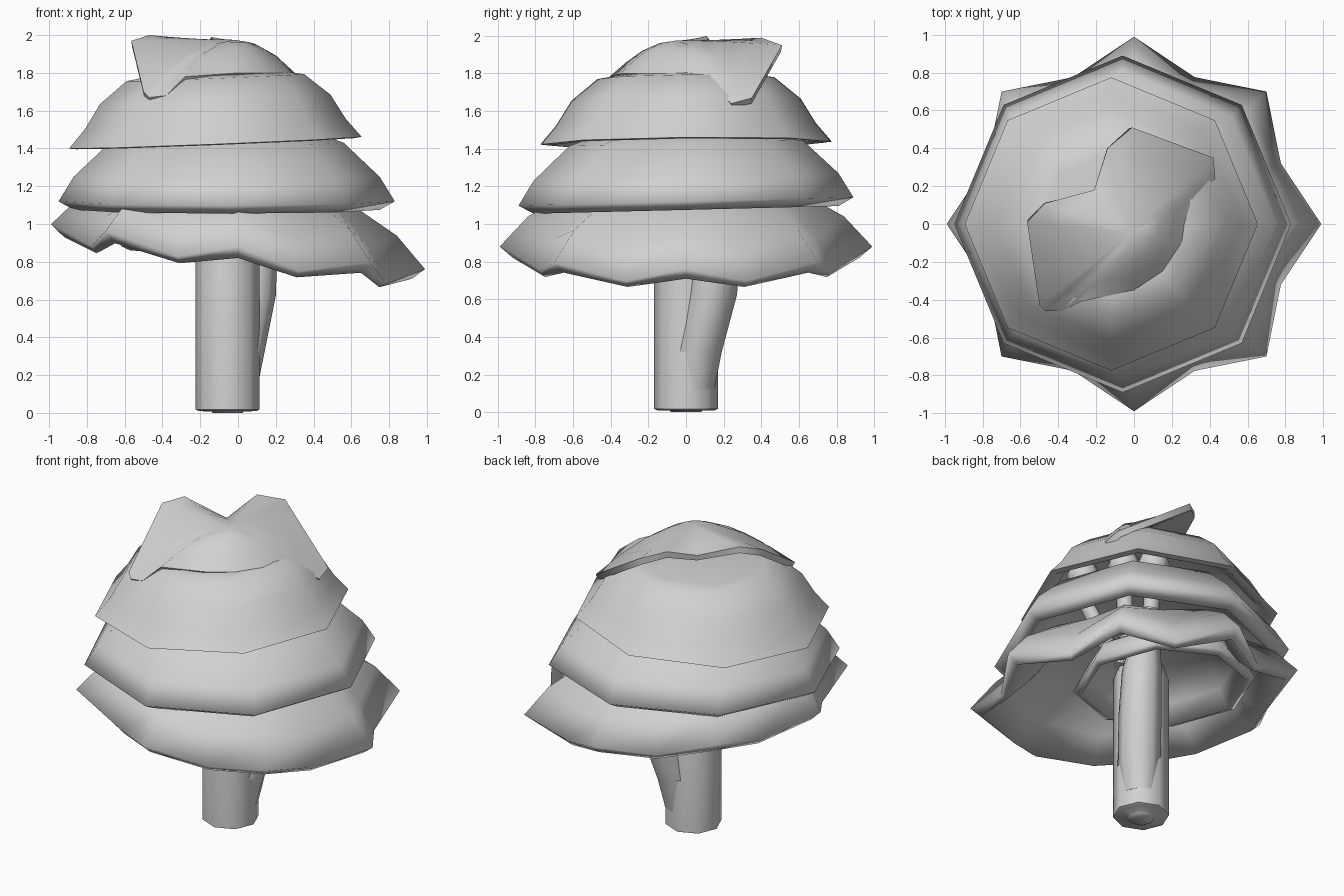
import bpy, math
from mathutils import Vector

if "Cube" in bpy.data.objects:
    bpy.data.objects.remove(bpy.data.objects["Cube"])

grey = bpy.data.materials.new("plain grey")
grey.diffuse_color = (0.64, 0.64, 0.64, 1)
grey.use_nodes = True
grey.node_tree.nodes["Principled BSDF"].inputs["Base Color"].default_value = grey.diffuse_color


def make(name, verts, faces, thickness=0.0, angle=60):
    me = bpy.data.meshes.new(name)
    me.from_pydata(verts, [], faces)
    me.materials.append(grey)
    ob = bpy.data.objects.new(name, me)
    bpy.context.collection.objects.link(ob)
    bpy.ops.object.select_all(action='DESELECT')
    ob.select_set(True)
    bpy.context.view_layer.objects.active = ob
    if thickness:
        m = ob.modifiers.new("shell", 'SOLIDIFY')
        m.thickness = thickness
        m.offset = -1
        bpy.ops.object.modifier_apply(modifier=m.name)
    bpy.ops.object.shade_smooth_by_angle(angle=math.radians(angle))
    return ob


def loft(rings, top=None, bottom=None):
    """Skin equal-length rings upwards, with optional end points."""
    n = len(rings[0])
    verts = [v for r in rings for v in r]
    faces = [(i * n + j, i * n + (j + 1) % n, (i + 1) * n + (j + 1) % n, (i + 1) * n + j)
             for i in range(len(rings) - 1) for j in range(n)]
    if top is not None:
        verts.append(top)
        k = (len(rings) - 1) * n
        faces += [(k + j, k + (j + 1) % n, len(verts) - 1) for j in range(n)]
    if bottom is not None:
        verts.append(bottom)
        faces += [((j + 1) % n, j, len(verts) - 1) for j in range(n)]
    return verts, faces


def dome(name, centre, profile, inner_top, apex, tilt, n=8, valley=None, angle=110):
    """Hollow leaf shell: (radius, z) rings from the inside, round the lip, to the outer top.
    valley gives the rings for odd points."""
    cx, cy = centre
    rings = []
    for i, peak in enumerate(profile):
        ring = []
        for j in range(n):
            r, z = valley[i] if valley and j % 2 else peak
            a = 2 * math.pi * j / n
            x, y = r * math.cos(a), r * math.sin(a)
            ring.append((cx + x, cy + y, z + tilt[0] * x + tilt[1] * y))
        rings.append(ring)
    return make(name, *loft(rings, top=(cx, cy, apex), bottom=(cx, cy, inner_top)), angle=angle)


# Leaf layers, bottom to top
dome("lower_leaf_layer", (0, 0),
     [(0.33, 1.17), (0.55, 1.10), (0.76, 0.98), (0.92, 0.82),
      (0.99, 0.88), (0.84, 1.04), (0.61, 1.17), (0.35, 1.24)], 1.20, 1.27, (-0.12, 0), 16,
     [(0.33, 1.17), (0.52, 1.07), (0.67, 0.89), (0.81, 0.755),
      (0.84, 0.79), (0.75, 0.96), (0.58, 1.14), (0.35, 1.24)])
dome("inner_leaf_layer", (-0.07, 0.2),
     [(0.28, 1.03), (0.43, 0.95), (0.50, 0.83), (0.55, 0.85), (0.48, 0.99), (0.33, 1.08)],
     1.07, 1.12, (-0.06, 0))
dome("middle_leaf_layer", (-0.06, 0),
     [(0.40, 1.42), (0.56, 1.34), (0.70, 1.20), (0.81, 1.075),
      (0.89, 1.12), (0.81, 1.25), (0.62, 1.43), (0.42, 1.50)], 1.45, 1.53, (0, 0.025))
dome("upper_leaf_layer", (-0.12, 0),
     [(0.36, 1.74), (0.44, 1.72), (0.57, 1.61), (0.65, 1.49), (0.735, 1.425),
      (0.775, 1.43), (0.69, 1.53), (0.61, 1.66), (0.47, 1.775), (0.38, 1.79)],
     1.75, 1.81, (0.04, 0.01), angle=60)

# Crown leaf: sheet raised at the back left with a notch between two tips
rim = [(0.42, 0.35, 1.67), (-0.01, 0.51, 1.95), (-0.14, 0.40, 1.99), (-0.21, 0.18, 1.90),
       (-0.47, 0.11, 2.0), (-0.565, 0.01, 1.97), (-0.50, -0.43, 1.70), (-0.47, -0.46, 1.67),
       (-0.38, -0.46, 1.68), (-0.28, -0.41, 1.78), (0.0, -0.35, 1.80), (0.15, -0.25, 1.80),
       (0.25, -0.10, 1.80), (0.30, 0.10, 1.79), (0.43, 0.24, 1.64)]
mid = Vector((-0.02, -0.05, 1.975))
rings = []
for t, drop in ((1, 1), (0.75, 0.6), (0.5, 0.27), (0.25, 0.07)):
    rings.append([(mid.x + (x - mid.x) * t, mid.y + (y - mid.y) * t,
                   mid.z + (z - mid.z) * drop) for x, y, z in rim])
make("crown_leaf", *loft(rings, top=tuple(mid)), 0.04)


def rod(name, stations, n=8):
    """Upright tube through (x, y, z, radius) stations."""
    rings = [[(x + r * math.cos(2 * math.pi * j / n), y + r * math.sin(2 * math.pi * j / n), z)
              for j in range(n)] for x, y, z, r in stations]
    return make(name, *loft(rings, top=stations[-1][:3], bottom=stations[0][:3]))


# Trunk with a stepped foot, tapering under the leaves
rod("trunk", [(-0.055, 0, 0, 0.08), (-0.055, 0, 0.008, 0.085), (-0.055, 0, 0.009, 0.15),
              (-0.055, 0, 0.018, 0.17), (-0.055, 0, 0.95, 0.17), (-0.03, 0, 1.15, 0.12),
              (0, 0, 1.32, 0.04)])

# Large branch growing out of the trunk side
rod("side_branch", [(-0.01, 0.04, 0.12, 0.11), (0.01, 0.06, 0.32, 0.13),
                    (0.07, 0.14, 0.62, 0.13), (0.09, 0.18, 0.9, 0.12), (0.07, 0.22, 1.3, 0.06)])

# Thin branches ending in round tips under the upper leaves
tips = {"back": (0.05, 0.24, 1.62), "right": (0.18, 0.12, 1.62),
        "outer_right": (0.36, -0.05, 1.56), "left": (-0.36, 0.05, 1.6)}
for side, (x, y, z) in tips.items():
    rod(side + "_branch", [(x * 0.3, y * 0.3, 1.0, 0.06), (x * 0.9, y * 0.9, 1.35, 0.05),
                           (x, y, z - 0.09, 0.05), (x, y, z - 0.06, 0.08), (x, y, z, 0.1),
                           (x, y, z + 0.06, 0.08), (x, y, z + 0.09, 0.03)])
